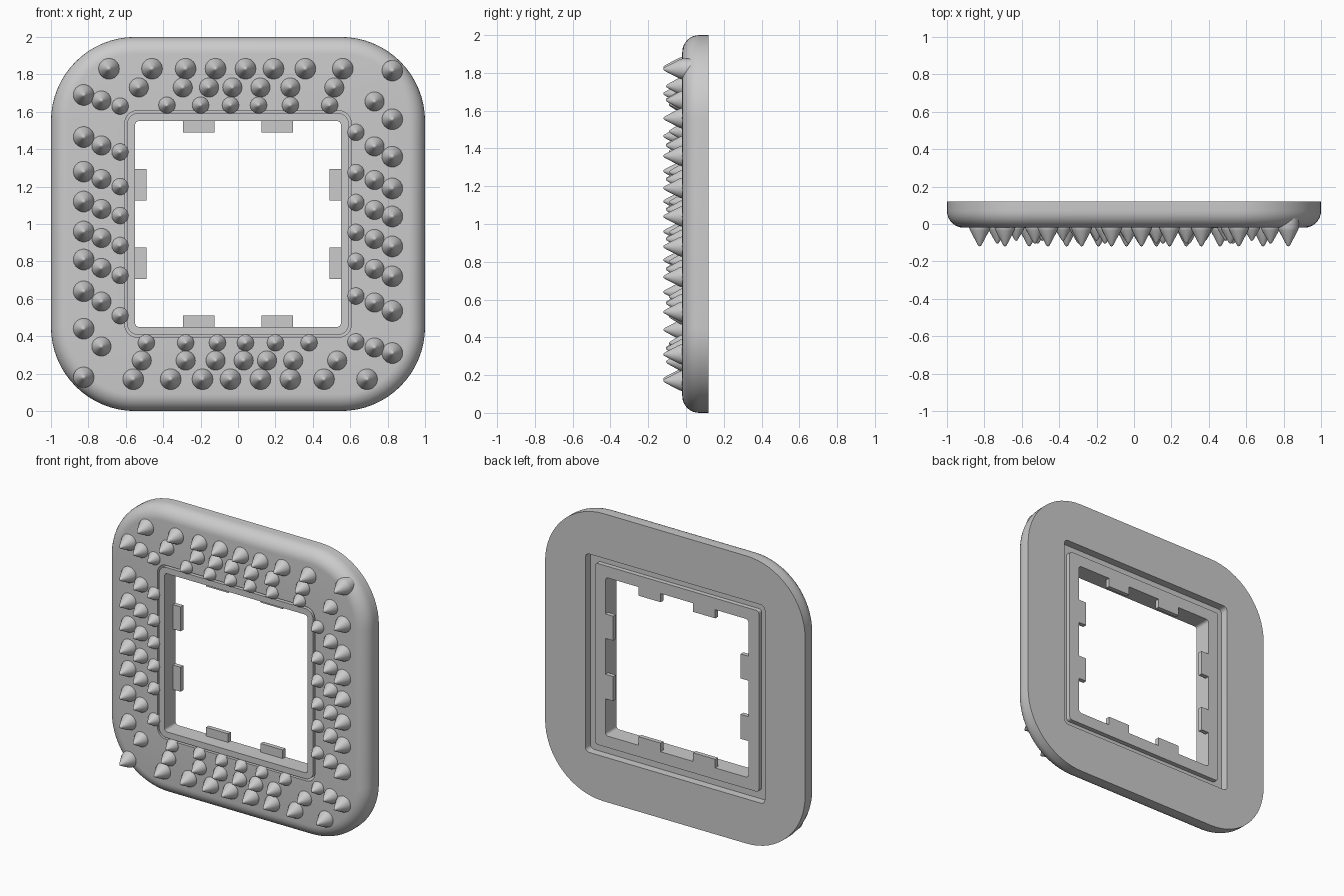
import bpy, bmesh, math
from mathutils import Vector

if "Cube" in bpy.data.objects:
    bpy.data.objects.remove(bpy.data.objects["Cube"])

CZ = 1.0  # centre height of the frame


def finish(bm, name, angle=35):
    bmesh.ops.recalc_face_normals(bm, faces=bm.faces)
    me = bpy.data.meshes.new(name)
    bm.to_mesh(me)
    bm.free()
    ob = bpy.data.objects.new(name, me)
    bpy.context.collection.objects.link(ob)
    bpy.ops.object.select_all(action='DESELECT')
    bpy.context.view_layer.objects.active = ob
    ob.select_set(True)
    bpy.ops.object.shade_smooth_by_angle(angle=math.radians(angle))
    return ob


def rounded_square(half, radius, y, segs):
    pts = []
    for q in range(4):
        mid = math.radians(45 + 90 * q)
        c = half - radius
        cx, cz = math.copysign(c, math.cos(mid)), math.copysign(c, math.sin(mid))
        for i in range(segs + 1):
            a = math.radians(90 * q + 90 * i / segs)
            pts.append(Vector((cx + radius * math.cos(a), y, CZ + cz + radius * math.sin(a))))
    return pts


def ring(name, section, segs):
    # loft a closed cross-section (half width, corner radius, y) around the opening
    bm = bmesh.new()
    loops = [[bm.verts.new(p) for p in rounded_square(*s, segs)] for s in section]
    for k, a in enumerate(loops):
        b = loops[(k + 1) % len(loops)]
        n = len(a)
        for i in range(n):
            bm.faces.new((a[i], a[(i + 1) % n], b[(i + 1) % n], b[i]))
    return finish(bm, name)


# Outer plate: flat front, rounded front rim, stepped recess in the back
R = 0.09
rim = []
for i in range(9):
    a = math.pi / 2 * i / 8
    inset = R * (1 - math.sin(a))
    rim.append((1 - inset, 0.45 - inset, -0.02 + R * (1 - math.cos(a))))
ring("outer_plate", [(0.605, 0.065, -0.02)] + rim + [
    (1.0, 0.45, 0.12), (0.69, 0.03, 0.12), (0.69, 0.03, 0.065), (0.605, 0.065, 0.065)], 16)

# Inner frame with a back flange
ring("inner_frame", [
    (0.55, 0.02, -0.022), (0.592, 0.055, -0.022), (0.592, 0.055, 0.068),
    (0.63, 0.02, 0.068), (0.63, 0.02, 0.10), (0.55, 0.02, 0.10)], 6)

# Retaining tabs, two per side, flush with the frame's back
bm = bmesh.new()
for q in range(4):
    ca, sa = round(math.cos(q * math.pi / 2)), round(math.sin(q * math.pi / 2))
    for s in (-0.21, 0.21):
        u, v = s, 0.525
        x, z = u * ca - v * sa, u * sa + v * ca
        w, h = (0.17, 0.07) if q % 2 == 0 else (0.07, 0.17)
        cube = bmesh.ops.create_cube(bm, size=1)["verts"]
        for p in cube:
            p.co = Vector((x + p.co.x * w, 0.085 + p.co.y * 0.03, CZ + z + p.co.z * h))
finish(bm, "retaining_tabs")

# Spikes: three staggered rows on the top and left, repeated by a half turn
# (row offset, radius, tip y, positions along the row)
top = [
    (0.83, 0.056, -0.12, (-.69, -.46, -.28, -.12, .04, .19, .36, .56)),
    (0.73, 0.052, -0.105, (-.53, -.295, -.155, -.03, .12, .28, .515)),
    (0.635, 0.045, -0.09, (-.38, -.20, -.04, .11, .28, .49)),
]
left = [
    (-0.825, 0.056, -0.12, (.69, .465, .28, .12, -.04, -.19, -.36, -.56, -.82)),
    (-0.73, 0.052, -0.105, (.66, .42, .24, .08, -.075, -.235, -.415, -.655)),
    (-0.63, 0.045, -0.09, (.63, .385, .20, .045, -.115, -.275, -.49)),
]


def spike(bm, x, z, radius, tip, segs=18):
    h = tip + 0.02
    base = 0.03 if abs(x) > 0.8 and abs(z) > 0.8 else -0.01
    prof = [(1, base), (1, -0.02), (0.9, -0.02 + h * 0.16),
            (0.24, -0.02 + h * 0.86), (0.12, -0.02 + h * 0.97)]
    rows = [[bm.verts.new((x + radius * r * math.cos(2 * math.pi * i / segs), y,
                           CZ + z + radius * r * math.sin(2 * math.pi * i / segs)))
             for i in range(segs)] for r, y in prof]
    end = bm.verts.new((x, tip, CZ + z))
    for a, b in zip(rows, rows[1:]):
        for i in range(segs):
            j = (i + 1) % segs
            bm.faces.new((a[i], a[j], b[j], b[i]))
    for i in range(segs):
        bm.faces.new((rows[-1][i], rows[-1][(i + 1) % segs], end))
    bm.faces.new(rows[0])


bm = bmesh.new()
for turn in (1, -1):
    for off, r, tip, along in top:
        for t in along:
            spike(bm, turn * t, turn * off, r, tip)
    for off, r, tip, along in left:
        for t in along:
            spike(bm, turn * off, turn * t, r, tip)
finish(bm, "spikes", 50)
